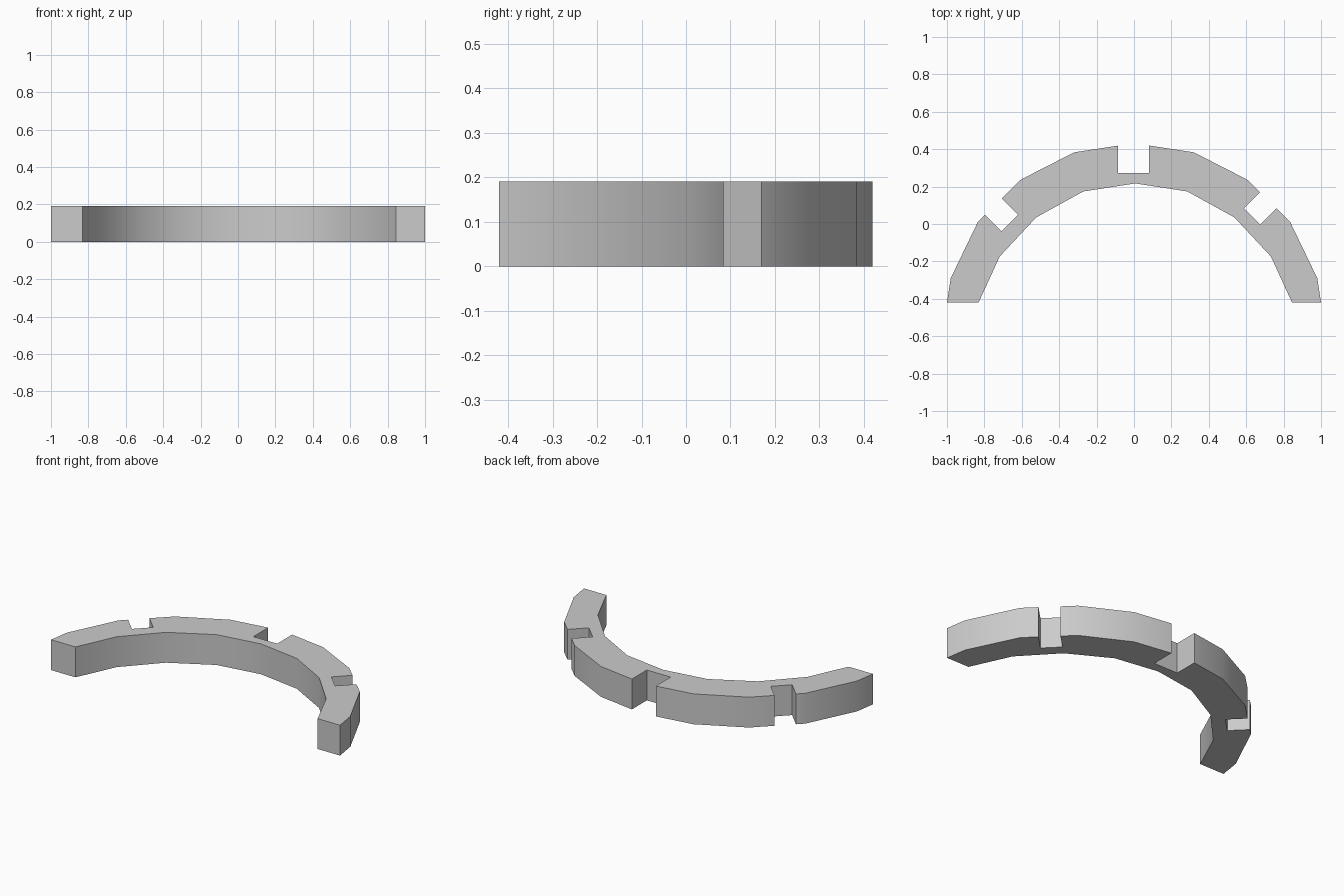
import bpy
import bmesh
import math
from mathutils import Matrix, Vector

HEIGHT = 0.19

cube = bpy.data.objects.get("Cube")
if cube:
    bpy.data.objects.remove(cube, do_unlink=True)

grey = bpy.data.materials.new("plain grey")
grey.use_nodes = True
colour = (0.6, 0.6, 0.6, 1)
grey.diffuse_color = colour
grey.node_tree.nodes["Principled BSDF"].inputs["Base Color"].default_value = colour


def prism(name, outline, z0, z1):
    """Extrude a flat outline upwards into a solid object."""
    bm = bmesh.new()
    base = bm.faces.new([bm.verts.new((x, y, z0)) for x, y in outline])
    top = bmesh.ops.extrude_face_region(bm, geom=[base])["geom"]
    bmesh.ops.translate(bm, vec=(0, 0, z1 - z0),
                        verts=[v for v in top if isinstance(v, bmesh.types.BMVert)])
    bmesh.ops.recalc_face_normals(bm, faces=bm.faces)
    mesh = bpy.data.meshes.new(name)
    bm.to_mesh(mesh)
    bm.free()
    mesh.materials.append(grey)
    obj = bpy.data.objects.new(name, mesh)
    bpy.context.collection.objects.link(obj)
    return obj


def mirrored(half, shift=0):
    """Complete a right-to-centre half path; shift offsets the whole path in x."""
    path = half + [(-x, y) for x, y in reversed(half[:-1])]
    return [(x + shift, y) for x, y in path]


# Faceted arch band
outer = mirrored([(1, -0.42), (0.98, -0.29), (0.834, 0.013),
                  (0.604, 0.238), (0.32, 0.383), (0, 0.432)])
inner = mirrored([(0.838, -0.42), (0.725, -0.174), (0.53, 0.035),
                  (0.278, 0.174), (0, 0.217)], shift=0.007)
arch = prism("arch_band", outer + inner[::-1], 0, HEIGHT)

# Notches in the outer rim: floor centre, width, outward direction
notches = {
    "centre_notch": ((-0.002, 0.272), 0.165, 0),
    "right_notch": ((-0.664, 0.005), 0.123, 45),
    "left_notch": ((0.631, 0.04), 0.122, -45),
}
bpy.context.view_layer.objects.active = arch
arch.select_set(True)
for name, (floor, width, angle) in notches.items():
    turn = Matrix.Rotation(math.radians(angle), 2)
    w = width / 2
    corners = [Vector(floor) + turn @ Vector(c)
               for c in ((-w, 0), (w, 0), (w, 0.3), (-w, 0.3))]
    cutter = prism(name + "_cutter", corners, -0.1, HEIGHT + 0.1)
    cut = arch.modifiers.new(name, 'BOOLEAN')
    cut.object = cutter
    cut.operation = 'DIFFERENCE'
    cut.solver = 'EXACT'
    bpy.ops.object.modifier_apply(modifier=name)
    bpy.data.objects.remove(cutter, do_unlink=True)

# Soft shading along the band, crisp rims and notches
bpy.ops.object.shade_smooth_by_angle(angle=math.radians(35))
